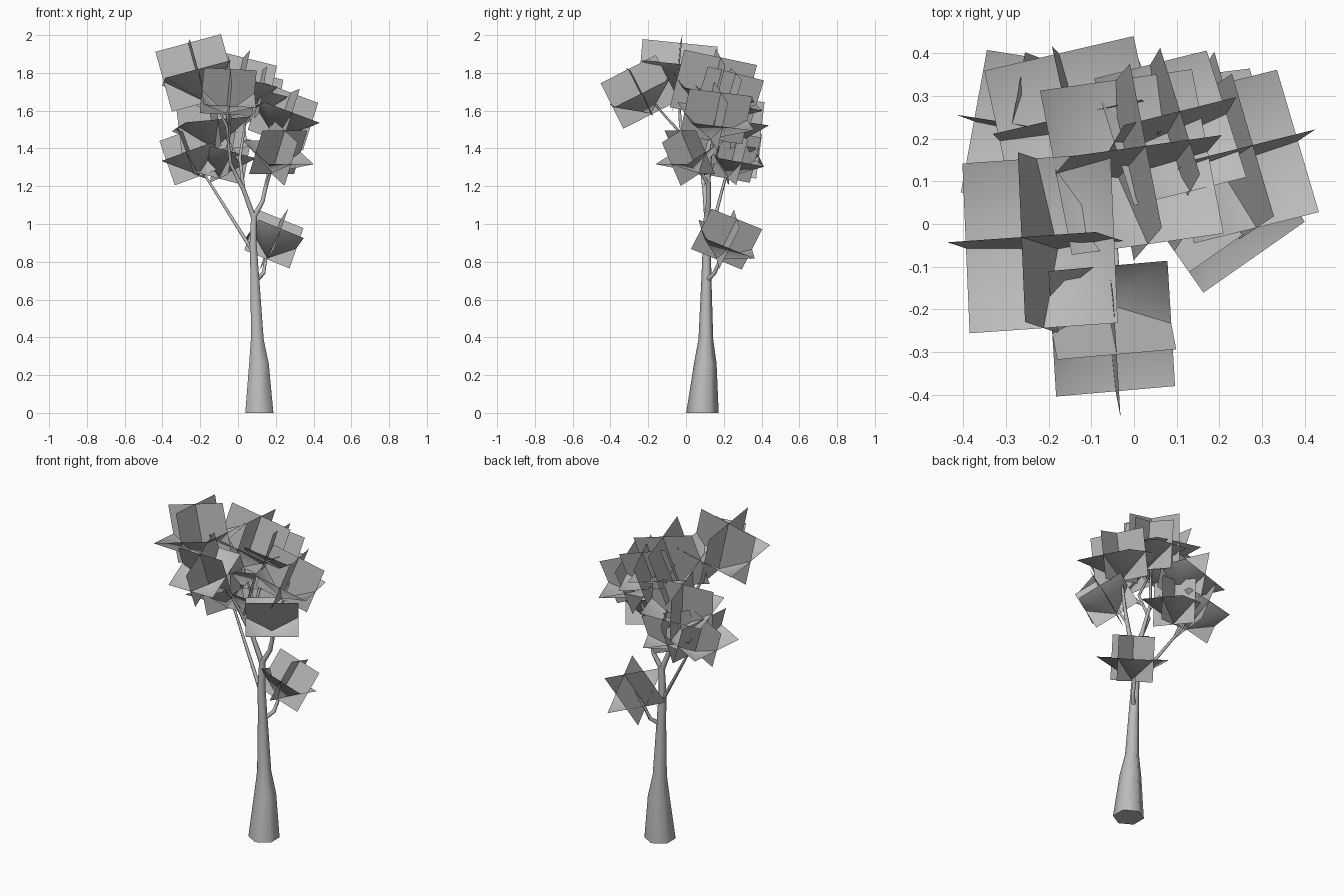
import bpy, bmesh, math
from mathutils import Vector, Euler

cube = bpy.data.objects.get("Cube")
if cube:
    bpy.data.objects.remove(cube)

grey = bpy.data.materials.new("plain_grey")
grey.use_nodes = True
grey.diffuse_color = (0.5, 0.5, 0.5, 1)
grey.node_tree.nodes["Principled BSDF"].inputs["Base Color"].default_value = (0.5, 0.5, 0.5, 1)


def finish(name, bm, angle):
    mesh = bpy.data.meshes.new(name)
    bm.to_mesh(mesh)
    bm.free()
    mesh.materials.append(grey)
    ob = bpy.data.objects.new(name, mesh)
    bpy.context.collection.objects.link(ob)
    bpy.ops.object.select_all(action='DESELECT')
    ob.select_set(True)
    bpy.context.view_layer.objects.active = ob
    bpy.ops.object.shade_smooth_by_angle(angle=math.radians(angle))


def limb(name, path, upright=False):
    """Tapered six-sided tube through (x, y, z, radius) points."""
    bm = bmesh.new()
    sides = 6
    pts = [Vector(p[:3]) for p in path]
    rings = []
    for i, p in enumerate(pts):
        along = pts[min(i + 1, len(pts) - 1)] - pts[max(i - 1, 0)]
        if upright:
            along = Vector((0, 0, 1))
        turn = Vector((0, 0, 1)).rotation_difference(along)
        ring = []
        for s in range(sides):
            a = math.tau * (s + 0.5) / sides
            ring.append(bm.verts.new(p + turn @ Vector((math.cos(a), math.sin(a), 0)) * path[i][3]))
        rings.append(ring)
    for low, high in zip(rings, rings[1:]):
        for s in range(sides):
            t = (s + 1) % sides
            bm.faces.new((low[s], low[t], high[t], high[s]))
    bm.faces.new(rings[0][::-1])
    bm.faces.new(rings[-1])
    finish(name, bm, 65)


def leaf_cluster(name, centre, tilt, size):
    """Two crossed upright cards in a four-sided cup whose tip points down."""
    bm = bmesh.new()
    turn = Euler([math.radians(t) for t in tilt]).to_matrix()
    half = Vector(size) / 2

    def point(x, y, z):
        return bm.verts.new(turn @ Vector((x * half.x, y * half.y, z * half.z)) + Vector(centre))

    square = ((-1, -1), (1, -1), (1, 1), (-1, 1))
    bm.faces.new([point(a, 0, b) for a, b in square])
    bm.faces.new([point(0, a, b) for a, b in square])
    rim = [point(a, b, 0) for a, b in square]
    tip = point(0, 0, -0.95)
    for i in range(4):
        bm.faces.new((rim[i], rim[(i + 1) % 4], tip))
    finish(name, bm, 120)


# Trunk with a flared foot
limb("trunk", [(0.113, 0.087, 0, 0.086), (0.111, 0.102, 0.26, 0.06), (0.102, 0.105, 0.39, 0.039),
               (0.09, 0.108, 0.7, 0.027), (0.08, 0.11, 0.9, 0.021), (0.085, 0.112, 1.06, 0.017)], True)

# Branches
limb("right_fork", [(0.085, 0.112, 1.04, 0.016), (0.13, 0.12, 1.12, 0.013),
                    (0.165, 0.12, 1.28, 0.01), (0.235, 0.155, 1.55, 0.005)])
limb("right_twig", [(0.15, 0.12, 1.2, 0.009), (0.18, 0.07, 1.3, 0.007), (0.21, 0.02, 1.38, 0.004)])
limb("left_fork", [(0.085, 0.112, 1.03, 0.016), (0.03, 0.1, 1.18, 0.013),
                   (-0.04, 0.08, 1.32, 0.01), (-0.06, -0.03, 1.52, 0.008), (-0.2, -0.04, 1.8, 0.004)])
limb("front_twig", [(-0.05, 0.02, 1.43, 0.008), (-0.04, -0.1, 1.56, 0.006), (-0.05, -0.22, 1.7, 0.004)])
limb("back_fork", [(0.03, 0.1, 1.18, 0.011), (0.01, 0.15, 1.35, 0.009), (0.06, 0.22, 1.68, 0.004)])
limb("back_twig", [(0.01, 0.15, 1.33, 0.008), (-0.1, 0.2, 1.52, 0.004)])
limb("side_branch", [(0.075, 0.11, 0.86, 0.011), (-0.05, 0.16, 1.06, 0.009),
                     (-0.17, 0.21, 1.25, 0.007), (-0.22, 0.22, 1.37, 0.004)])
limb("low_branch", [(0.095, 0.11, 0.7, 0.013), (0.135, 0.15, 0.74, 0.011),
                    (0.15, 0.19, 0.83, 0.008), (0.19, 0.22, 0.92, 0.004)])

# Leaf clusters: name, centre, tilt in degrees, card size
for args in (
    ("top_leaves", (-0.22, -0.045, 1.8), (-6, -15, 4), (0.36, 0.4, 0.33)),
    ("front_leaves", (-0.052, -0.245, 1.7), (27, 3, 5), (0.28, 0.33, 0.27)),
    ("left_leaves", (-0.245, 0.22, 1.37), (-4, -20, -9), (0.28, 0.34, 0.25)),
    ("lower_back_leaves", (-0.08, 0.25, 1.36), (-10, 14, 20), (0.28, 0.26, 0.25)),
    ("right_leaves", (0.238, 0.158, 1.57), (-7, 20, 14), (0.32, 0.35, 0.27)),
    ("lower_right_leaves", (0.213, 0.02, 1.38), (28, 0, 35), (0.29, 0.27, 0.26)),
    ("back_leaves", (0.085, 0.225, 1.67), (-14, 14, 14), (0.28, 0.32, 0.27)),
    ("middle_leaves", (-0.005, 0.145, 1.73), (-12, 14, 8), (0.37, 0.4, 0.32)),
    ("inner_leaves", (-0.14, 0.235, 1.53), (-8, -5, 13), (0.36, 0.34, 0.28)),
    ("low_leaves", (0.19, 0.215, 0.92), (-23, 22, 7), (0.26, 0.3, 0.25)),
):
    leaf_cluster(*args)
